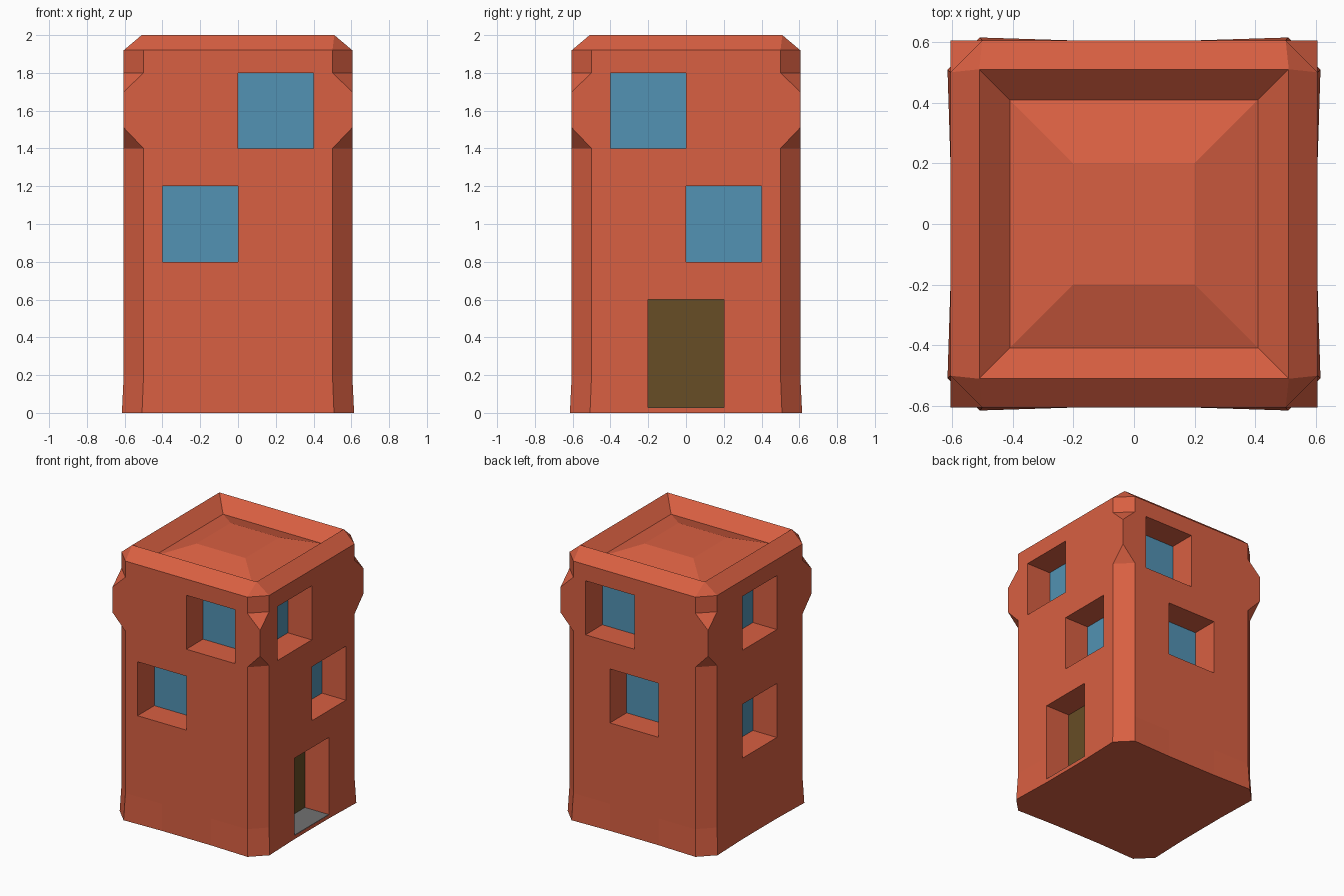
import bpy, bmesh
from mathutils import Matrix, Vector

if "Cube" in bpy.data.objects:
    bpy.data.objects.remove(bpy.data.objects["Cube"])


def material(name, rgb):
    m = bpy.data.materials.new(name)
    m.diffuse_color = (*rgb, 1)
    m.use_nodes = True
    m.node_tree.nodes["Principled BSDF"].inputs["Base Color"].default_value = m.diffuse_color
    return m


CLAY = material("orange clay", (0.69, 0.115, 0.054))
GLASS = material("blue glass", (0.084, 0.287, 0.451))
WOOD = material("brown wood", (0.136, 0.074, 0.019))
STONE = material("grey stone", (0.165, 0.165, 0.165))


def finish(bm, name, mat):
    bmesh.ops.recalc_face_normals(bm, faces=bm.faces[:])
    me = bpy.data.meshes.new(name)
    bm.to_mesh(me)
    bm.free()
    me.materials.append(mat)
    ob = bpy.data.objects.new(name, me)
    bpy.context.collection.objects.link(ob)
    return ob


def add_box(bm, lo, hi, turn=0):
    """Box between two corners, turned about z by quarter turns."""
    lo, hi = Vector(lo), Vector(hi)
    m = (Matrix.Rotation(turn * 1.5707963268, 4, 'Z')
         @ Matrix.Translation((lo + hi) / 2)
         @ Matrix.Diagonal((*(hi - lo), 1)))
    bmesh.ops.create_cube(bm, size=1, matrix=m)


def ring(bm, z, h, c, flare):
    """Square of half width h with corners cut by c; flare pushes corners out."""
    pts = []
    e = h - c
    t = min(0.2, e)
    for k in range(4):
        for u, f in ((-e, flare), (-t, 1), (t, 1), (e, flare)):
            x, y = u * f, -h * f
            for _ in range(k):
                x, y = -y, x
            pts.append(bm.verts.new((x, y, z)))
    return pts


# Tower body: stacked rings, parapet ridge, and raised roof
PROFILE = [  # z, half width, corner cut, flare
    (0.0, 0.605, 0.105, 1.016), (0.2, 0.605, 0.105, 1),
    (1.4, 0.605, 0.105, 1), (1.51, 0.605, 0, 1), (1.7, 0.605, 0, 1),
    (1.8, 0.605, 0.105, 1), (1.92, 0.605, 0.105, 1),
    (2.0, 0.51, 0, 1), (1.905, 0.408, 0, 1), (1.975, 0.2, 0, 1)]
bm = bmesh.new()
rings = [ring(bm, *p) for p in PROFILE]
for a, b in zip(rings, rings[1:]):
    for i in range(16):
        j = (i + 1) % 16
        bm.faces.new((a[i], a[j], b[j], b[i]))
bmesh.ops.remove_doubles(bm, verts=bm.verts[:], dist=0.0005)
bmesh.ops.holes_fill(bm, edges=[e for e in bm.edges if e.is_boundary], sides=0)
body = finish(bm, "tower_body", CLAY)

# Openings: side (quarter turns from front), left edge, right edge, bottom, top
WINDOWS = [
    (0, 0, 0.4, 1.4, 1.8), (0, -0.4, 0, 0.8, 1.2),        # front
    (1, -0.4, 0, 1.4, 1.8), (1, 0, 0.4, 0.8, 1.2),        # right
    (2, -0.4, 0, 1.4, 1.8), (2, -0.2, 0.2, 0.8, 1.2),     # back
    (3, -0.2, 0.2, 1.4, 1.8), (3, -0.2, 0.2, 0.6, 1.0)]   # left
DOOR = (1, -0.2, 0.2, 0.025, 0.6)
BACK = -0.405

# Cut the recesses
bm = bmesh.new()
for side, l, r, b, t in WINDOWS + [DOOR]:
    add_box(bm, (l, -0.8, b), (r, BACK, t), side)
cutter = finish(bm, "recess_cutter", CLAY)
cutter.hide_render = True
mod = body.modifiers.new("recesses", 'BOOLEAN')
mod.operation = 'DIFFERENCE'
mod.solver = 'EXACT'
mod.object = cutter
bpy.context.view_layer.objects.active = body
bpy.ops.object.modifier_apply(modifier=mod.name)
bpy.data.objects.remove(cutter)

# Window panes
bm = bmesh.new()
for side, l, r, b, t in WINDOWS:
    add_box(bm, (l, BACK - 0.004, b), (r, BACK + 0.002, t), side)
finish(bm, "window_panes", GLASS)

# Door and its step
side, l, r, b, t = DOOR
bm = bmesh.new()
add_box(bm, (l, BACK - 0.004, b), (r, BACK + 0.002, t), side)
finish(bm, "door", WOOD)
bm = bmesh.new()
add_box(bm, (l, -0.604, b - 0.002), (r, BACK, b + 0.004), side)
finish(bm, "door_step", STONE)
